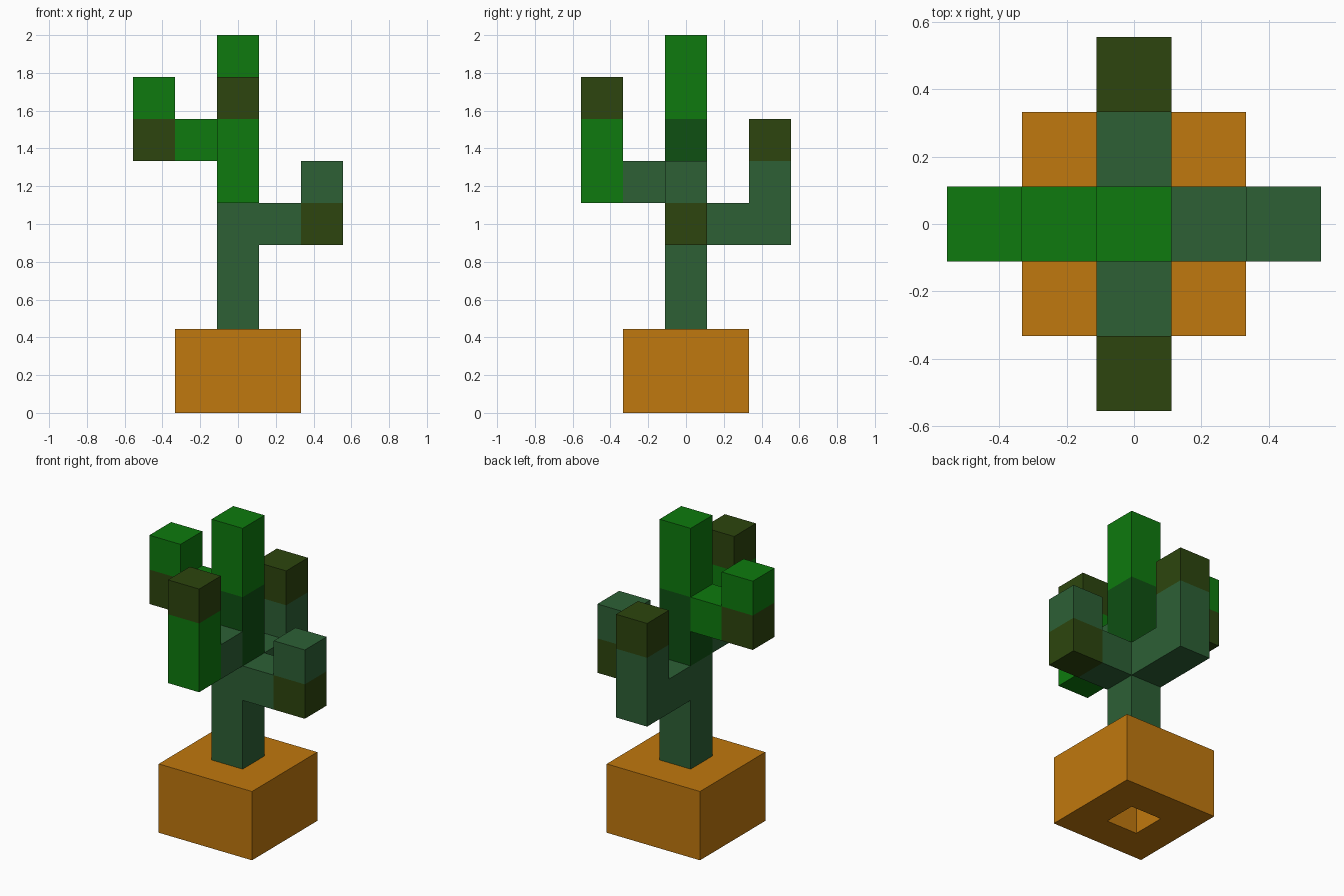
import bpy
import bmesh
import math
from mathutils import Vector

cube = bpy.data.objects.get("Cube")
if cube:
    bpy.data.objects.remove(cube, do_unlink=True)

U = 2 / 9  # edge of one block


def make_material(name, rgb):
    mat = bpy.data.materials.new(name)
    mat.use_nodes = True
    color = (*rgb, 1)
    mat.diffuse_color = color
    mat.node_tree.nodes["Principled BSDF"].inputs["Base Color"].default_value = color
    return mat


MATS = {
    "orange": make_material("clay orange", (0.527, 0.188, 0.0044)),
    "sage": make_material("sage green", (0.026, 0.117, 0.036)),
    "bright": make_material("bright green", (0.0044, 0.195, 0.0044)),
    "dark": make_material("dark green", (0.0044, 0.080, 0.006)),
    "olive": make_material("olive green", (0.026, 0.060, 0.0044)),
}


def arm(dx, dy, level, inner, elbow, uppers):
    """Blocks of an arm that leaves the trunk and turns upward."""
    blocks = {(dx, dy, level): inner, (2 * dx, 2 * dy, level): elbow}
    for i, color in enumerate(uppers, 1):
        blocks[(2 * dx, 2 * dy, level + i)] = color
    return blocks


trunk_colors = ["sage"] * 3 + ["dark"] * 2 + ["bright"] * 2
parts = {
    # Square pot with a drain shaft up the middle
    "pot": {(x, y, z): "orange" for x in (-1, 0, 1) for y in (-1, 0, 1)
            for z in (0, 1) if x or y},
    "trunk": {(0, 0, z): c for z, c in enumerate(trunk_colors, 2)},
    "left_arm": arm(1, 0, 4, "sage", "olive", ["sage"]),
    "back_arm": arm(0, 1, 4, "sage", "sage", ["sage", "olive"]),
    "front_arm": arm(0, -1, 5, "sage", "bright", ["bright", "olive"]),
    "right_arm": arm(-1, 0, 6, "bright", "olive", ["bright"]),
}
filled = {cell for blocks in parts.values() for cell in blocks}
DIRECTIONS = [Vector(d) * s for d in ((1, 0, 0), (0, 1, 0), (0, 0, 1)) for s in (1, -1)]


def build(name, blocks):
    """Join blocks into one shell, leaving out faces hidden between blocks."""
    palette = sorted(set(blocks.values()))
    bm = bmesh.new()
    for cell, color in blocks.items():
        center = Vector(cell) + Vector((0, 0, 0.5))
        for n in DIRECTIONS:
            if tuple(int(c + k) for c, k in zip(cell, n)) in filled:
                continue
            a = Vector((n.y, n.z, n.x))
            b = n.cross(a)
            corners = [a + b, b - a, -a - b, a - b]
            face = bm.faces.new([bm.verts.new((center + (n + c) / 2) * U) for c in corners])
            face.material_index = palette.index(color)
    bmesh.ops.remove_doubles(bm, verts=bm.verts, dist=0.001)
    # Merge flat neighbours of the same colour
    bmesh.ops.dissolve_limit(bm, angle_limit=math.radians(1), verts=bm.verts,
                             edges=bm.edges, delimit={"MATERIAL"})
    mesh = bpy.data.meshes.new(name)
    bm.to_mesh(mesh)
    bm.free()
    for color in palette:
        mesh.materials.append(MATS[color])
    bpy.context.collection.objects.link(bpy.data.objects.new(name, mesh))


for part_name, part_blocks in parts.items():
    build(part_name, part_blocks)
